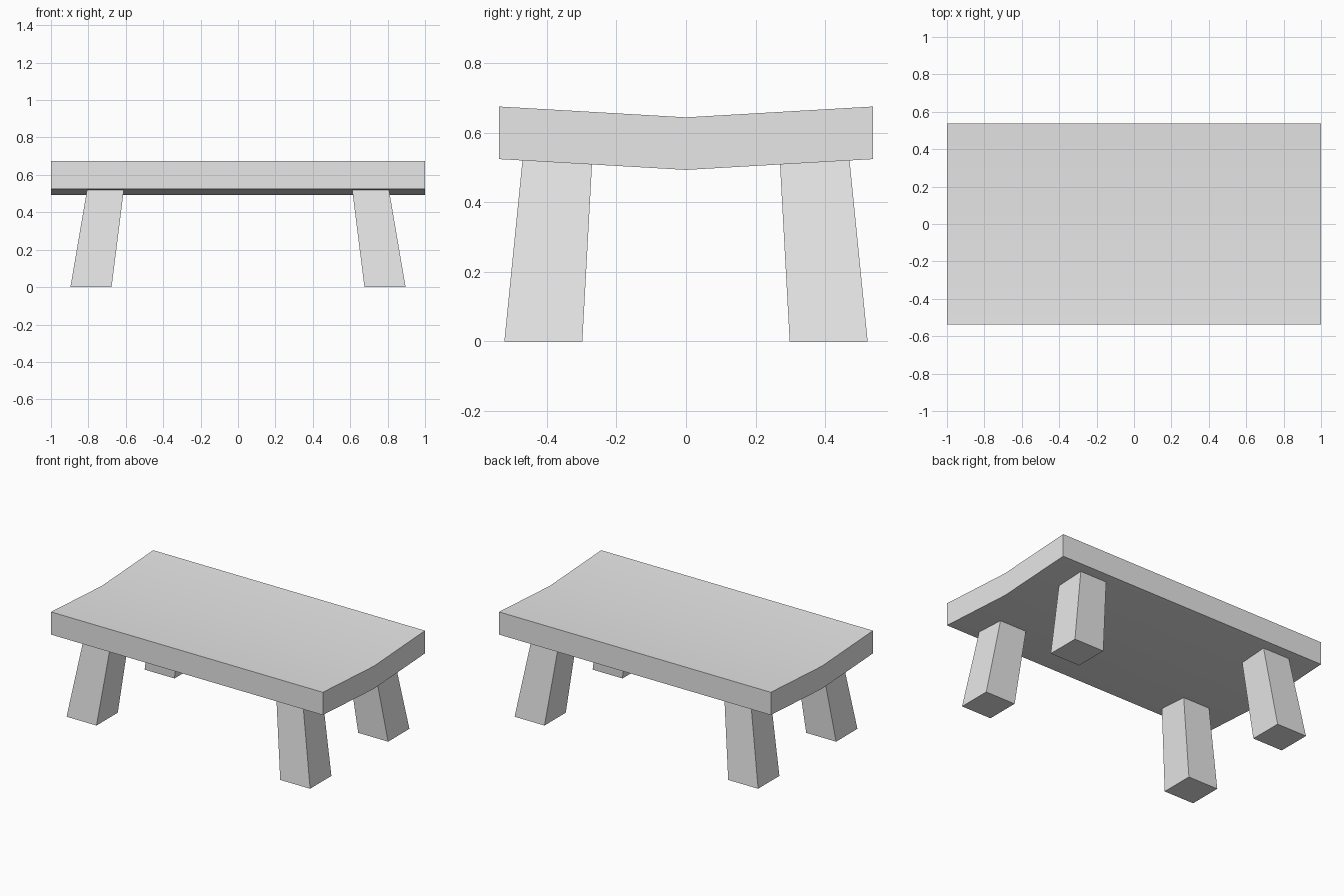
import bpy, bmesh

cube = bpy.data.objects.get("Cube")
if cube:
    bpy.data.objects.remove(cube, do_unlink=True)

GREY = (0.8, 0.8, 0.8, 1.0)
mat = bpy.data.materials.new("light_grey")
mat.use_nodes = True
mat.diffuse_color = GREY
mat.node_tree.nodes["Principled BSDF"].inputs["Base Color"].default_value = GREY


def add_object(name, bm):
    bmesh.ops.recalc_face_normals(bm, faces=bm.faces)
    mesh = bpy.data.meshes.new(name)
    bm.to_mesh(mesh)
    bm.free()
    mesh.materials.append(mat)
    obj = bpy.data.objects.new(name, mesh)
    bpy.context.collection.objects.link(obj)
    return obj


# Table top: a shallow V slab, dipping along its centre line
HALF_DEPTH, EDGE_Z, MIDDLE_Z, THICKNESS = 0.537, 0.675, 0.644, 0.151
bm = bmesh.new()
bmesh.ops.create_cube(bm, size=2)
cross_edges = [e for e in bm.edges if abs(e.verts[0].co.y - e.verts[1].co.y) > 1]
bmesh.ops.subdivide_edges(bm, edges=cross_edges, cuts=1, use_grid_fill=True)
for v in bm.verts:
    top_z = MIDDLE_Z + (EDGE_Z - MIDDLE_Z) * abs(v.co.y)
    v.co.z = top_z if v.co.z > 0 else top_z - THICKNESS
    v.co.y *= HALF_DEPTH
table_top = add_object("table_top", bm)
bpy.ops.object.select_all(action='DESELECT')
table_top.select_set(True)
bpy.context.view_layer.objects.active = table_top
bpy.ops.object.shade_smooth_by_angle(angle=0.5)

# Legs: tapered blocks splayed outwards, with tops sunk into the slab
LEG_TOP = 0.55
FOOT = ((0.676, 0.896), (0.298, 0.522))
HEAD = ((0.607, 0.802), (0.268, 0.467))


def add_leg(name, sx, sy):
    bm = bmesh.new()
    bmesh.ops.create_cube(bm, size=2)
    for v in bm.verts:
        xs, ys = HEAD if v.co.z > 0 else FOOT
        v.co = (sx * xs[v.co.x > 0], sy * ys[v.co.y > 0],
                LEG_TOP if v.co.z > 0 else 0)
    add_object(name, bm)


for side, sx in (("left", 1), ("right", -1)):
    for end, sy in (("front", -1), ("back", 1)):
        add_leg(f"{end}_{side}_leg", sx, sy)
